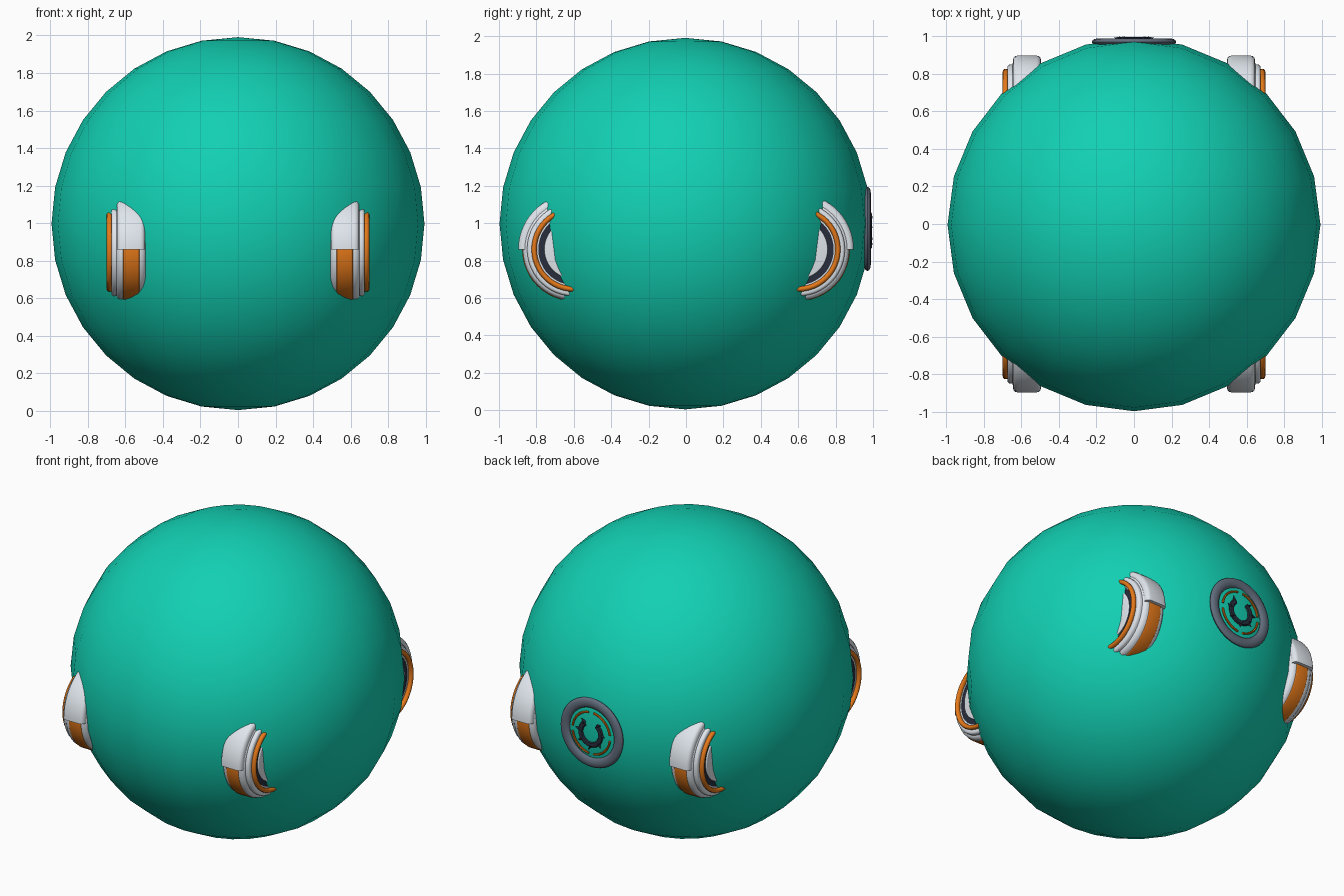
import bpy, bmesh, math
from math import sin, cos, radians

if "Cube" in bpy.data.objects:
    bpy.data.objects.remove(bpy.data.objects["Cube"])

def mat(name, c):
    m = bpy.data.materials.new(name)
    m.diffuse_color = (*c, 1)
    m.use_nodes = True
    m.node_tree.nodes["Principled BSDF"].inputs["Base Color"].default_value = m.diffuse_color
    return m

TEAL = mat("teal", (0.006, 0.63, 0.45))
WHITE = mat("white", (0.74, 0.79, 0.84))
ORANGE = mat("orange", (0.78, 0.19, 0.01))
DARK = mat("dark", (0.02, 0.026, 0.045))
SLATE = mat("slate", (0.12, 0.15, 0.20))

def finish(bm, name, m, angle=40):
    bmesh.ops.recalc_face_normals(bm, faces=bm.faces)
    me = bpy.data.meshes.new(name)
    bm.to_mesh(me)
    bm.free()
    ob = bpy.data.objects.new(name, me)
    bpy.context.collection.objects.link(ob)
    me.materials.append(m)
    bpy.ops.object.select_all(action='DESELECT')
    ob.select_set(True)
    bpy.context.view_layer.objects.active = ob
    bpy.ops.object.shade_smooth_by_angle(angle=radians(angle))
    return ob

def sweep(name, profile, place, m, a0=0, a1=360, n=48):
    """Turn a closed (radius, depth) profile; place() maps radius, depth, angle to xyz."""
    bm = bmesh.new()
    full = a1 - a0 == 360
    rows = []
    for i in range(n if full else n + 1):
        a = radians(a0 + (a1 - a0) * i / n)
        rows.append([bm.verts.new(place(r, d, a)) for r, d in profile])
    k = len(profile)
    for i in range(n):
        p, q = rows[i], rows[(i + 1) % len(rows)]
        for j in range(k):
            bm.faces.new((p[j], p[(j + 1) % k], q[(j + 1) % k], q[j]))
    if not full:
        bm.faces.new(rows[0])
        bm.faces.new(rows[-1])
    return finish(bm, name, m)

def oval(r, d, a, b, n=12):
    return [(r + a * cos(2 * math.pi * i / n), d + b * sin(2 * math.pi * i / n)) for i in range(n)]

def slab(r0, r1, d0, d1, c):
    """Rectangle with its two outer corners rounded."""
    pts = [(r0, d0)]
    for cd, s in ((d0 + c, -1), (d1 - c, 1)):
        angs = (90, 60, 30, 0) if s < 0 else (0, 30, 60, 90)
        pts += [(r1 - c + c * cos(radians(t)), cd + s * c * sin(radians(t))) for t in angs]
    return pts + [(r0, d1)]

# Body ball
bm = bmesh.new()
bmesh.ops.create_uvsphere(bm, u_segments=24, v_segments=16, radius=0.993)
bmesh.ops.translate(bm, verts=bm.verts, vec=(0, -0.004, 0.998))
finish(bm, "ball_body", TEAL)

# Four wheels half sunk into the ball
for sx, h in ((-1, "left"), (1, "right")):
    for sy, v in ((-1, "front"), (1, "back")):
        def wheel(r, d, a):
            return (sx * d, sy * (0.60 + r * cos(a)), 0.86 + r * sin(a))
        tag = f"{v}_{h}"
        sweep(tag + "_tyre", slab(0.20, 0.272, 0.49, 0.65, 0.03), wheel, WHITE)
        sweep(tag + "_tyre_shoulder", slab(0.19, 0.25, 0.60, 0.674, 0.015), wheel, WHITE)
        sweep(tag + "_tread_stripe", slab(0.25, 0.276, 0.525, 0.612, 0.005), wheel, ORANGE)
        sweep(tag + "_rim_ring", oval(0.212, 0.683, 0.014, 0.016), wheel, ORANGE)
        sweep(tag + "_rim_disc", [(0.02, 0.6), (0.205, 0.6), (0.205, 0.672), (0.02, 0.672)], wheel, DARK)
        sweep(tag + "_hub", slab(0.02, 0.158, 0.6, 0.68, 0.006), wheel, WHITE)
        # Fender wraps the upper outer quarter
        sweep(tag + "_fender", slab(0.262, 0.297, 0.495, 0.645, 0.025), wheel, WHITE, 0, 110, 24)

# Round port on the back
def port(r, d, a):
    return (r * cos(a), d, 0.97 + r * sin(a))

sweep("port_ring", oval(0.193, 0.970, 0.032, 0.018), port, SLATE)
for i in range(4):
    sweep("port_trim_arc", oval(0.135, 0.979, 0.007, 0.007, 8), port, ORANGE, 90 * i + 8, 90 * i + 82, 12)
sweep("port_inner_arc", oval(0.072, 0.984, 0.017, 0.011, 8), port, DARK, 125, 415, 32)
# Small pointed fins around the inner arc
for a in (130, 175, 220, 270, 320, 365, 410):
    t = radians(a)
    bm = bmesh.new()
    base = [bm.verts.new(port(r, d, t + o)) for r, d, o in
            ((0.075, 0.975, -0.22), (0.075, 0.998, 0), (0.075, 0.975, 0.22))]
    tip = bm.verts.new(port(0.108, 0.992, t + 0.1))
    bm.faces.new(base)
    for i in range(3):
        bm.faces.new((base[i], base[(i + 1) % 3], tip))
    finish(bm, "port_fin", DARK)
